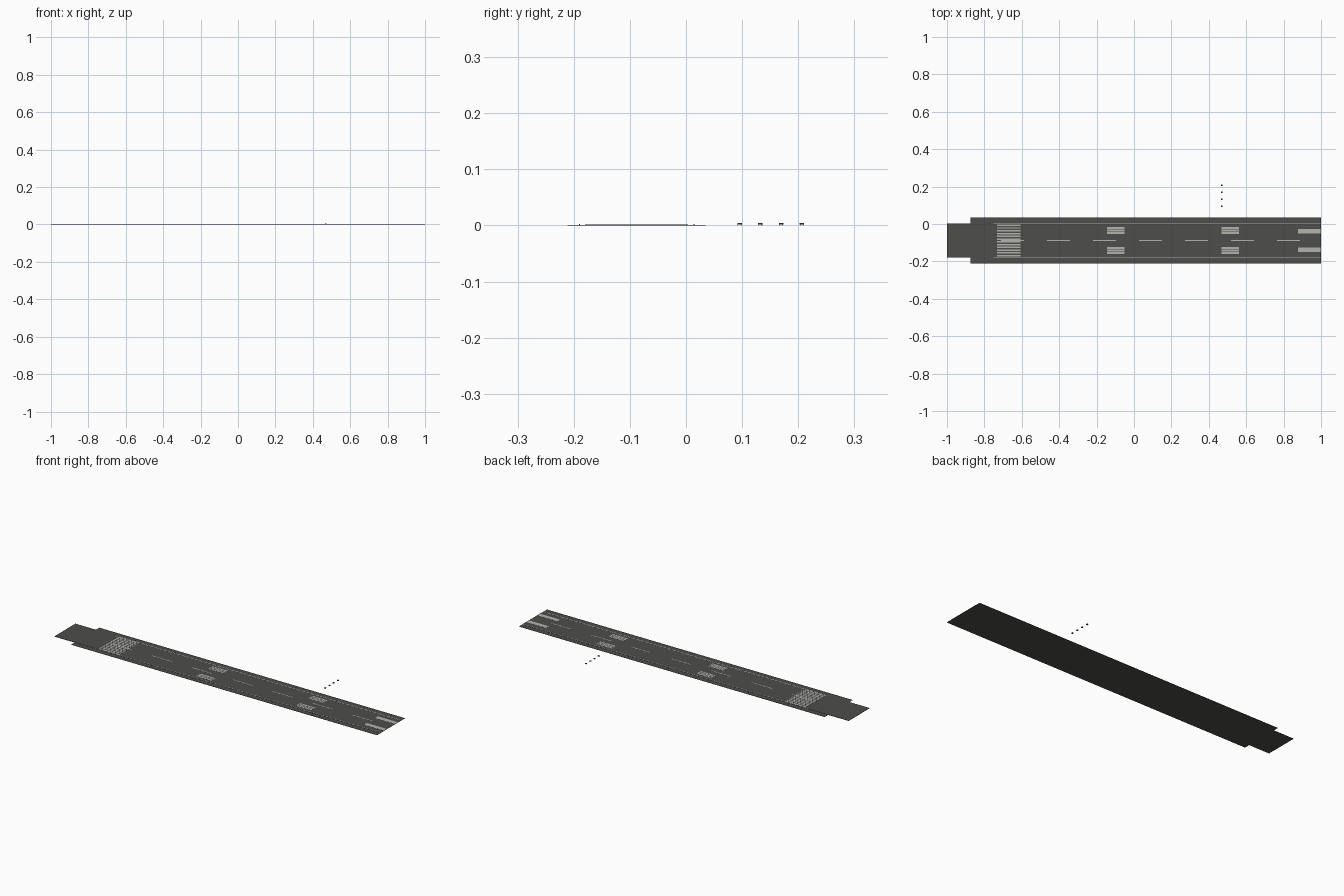
import bpy, bmesh
from mathutils import Matrix

if "Cube" in bpy.data.objects:
    bpy.data.objects.remove(bpy.data.objects["Cube"])

CY = -0.088          # runway centreline
TOP = 0.0016         # runway surface height


def material(name, col):
    m = bpy.data.materials.new(name)
    m.diffuse_color = (*col, 1)
    m.use_nodes = True
    m.node_tree.nodes["Principled BSDF"].inputs["Base Color"].default_value = m.diffuse_color
    return m


ASPHALT = material("asphalt", (0.075, 0.075, 0.07))
PAINT = material("paint", (0.45, 0.45, 0.42))
DARK = material("dark_metal", (0.05, 0.05, 0.05))


def boxes(name, items, mat):
    """One object from (x0, x1, y0, y1, z0, z1) boxes."""
    bm = bmesh.new()
    for x0, x1, y0, y1, z0, z1 in items:
        mtx = (Matrix.Translation(((x0 + x1) / 2, (y0 + y1) / 2, (z0 + z1) / 2))
               @ Matrix.Diagonal((x1 - x0, y1 - y0, z1 - z0, 1)))
        bmesh.ops.create_cube(bm, size=1, matrix=mtx)
    me = bpy.data.meshes.new(name)
    bm.to_mesh(me)
    bm.free()
    me.materials.append(mat)
    ob = bpy.data.objects.new(name, me)
    bpy.context.collection.objects.link(ob)
    return ob


def stripe(x0, x1, off, width):
    """Painted bar at an offset from the centreline."""
    y = CY + off
    return (x0, x1, y - width / 2, y + width / 2, TOP, TOP + 0.0003)


def both(x0, x1, offs, width):
    return [stripe(x0, x1, s * o, width) for o in offs for s in (-1, 1)]


# Paved surfaces
boxes("runway_surface", [(-0.75, 1, CY - 0.092, CY + 0.092, 0, TOP)], ASPHALT)
boxes("blast_pad", [(-1, -0.75, CY - 0.092, CY + 0.092, 0, TOP)], ASPHALT)
boxes("shoulders", [(-0.875, 1, CY - 0.123, CY - 0.092, 0, 0.0008),
                    (-0.875, 1, CY + 0.092, CY + 0.123, 0, 0.0008)], ASPHALT)

# Painted markings
boxes("edge_lines", both(-0.75, 1, [0.0895], 0.004), PAINT)
boxes("threshold_bars",
      both(-0.733, -0.607, [0.0074 + 0.0148 * i for i in range(6)], 0.0078), PAINT)
boxes("centreline_dashes",
      [stripe(-0.711 + 0.246 * i, -0.588 + 0.246 * i, 0, 0.005) for i in range(7)], PAINT)
for n, x in enumerate((-0.144, 0.468)):
    boxes(f"touchdown_bars_{n + 1}",
          both(x, x + 0.093, [0.040, 0.0535, 0.067], 0.009), PAINT)
boxes("aiming_point_bars", both(0.877, 1, [0.0485], 0.024), PAINT)

# Small lights along both edges
boxes("edge_lights",
      [(x - 0.001, x + 0.001, CY + s * 0.102 - 0.001, CY + s * 0.102 + 0.001, 0.0008, 0.0028)
       for x in [-0.64 + 0.246 * i for i in range(7)] for s in (-1, 1)], DARK)

# Row of approach light units beside the runway
for i in range(4):
    x, y = 0.468, 0.0955 + 0.037 * i
    parts = [(x - 0.004, x + 0.004, y - 0.004, y + 0.004, 0.0015, 0.0046)]
    parts += [(x + a - 0.0005, x + a + 0.0005, y + b - 0.0005, y + b + 0.0005, 0, 0.0015)
              for a in (-0.003, 0.003) for b in (-0.003, 0.003)]
    boxes(f"approach_light_{i + 1}", parts, DARK)
